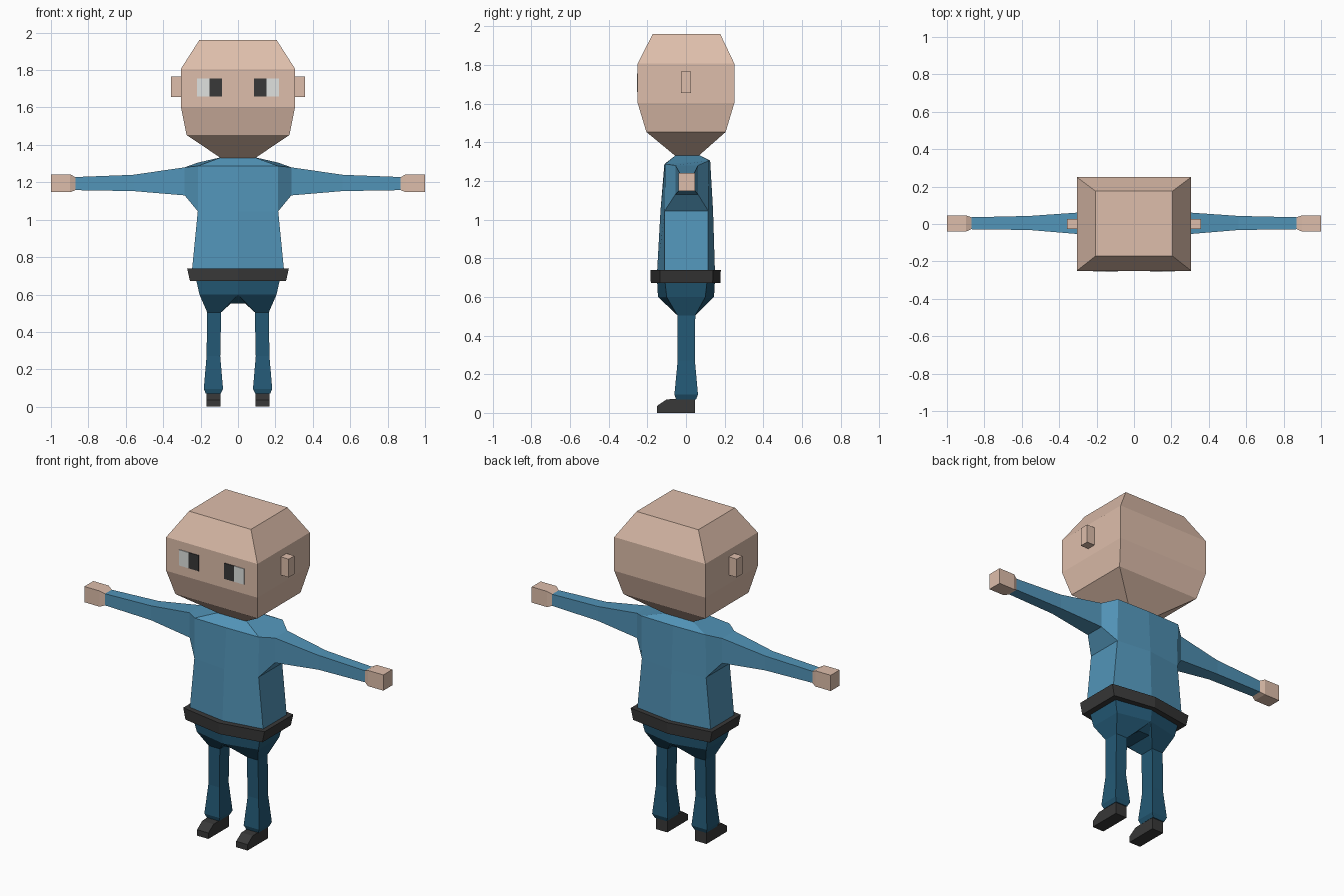
import bpy, bmesh

if "Cube" in bpy.data.objects:
    bpy.data.objects.remove(bpy.data.objects["Cube"])


def material(name, srgb):
    lin = [c / 12.92 if c <= 0.04045 else ((c + 0.055) / 1.055) ** 2.4 for c in srgb]
    m = bpy.data.materials.new(name)
    m.diffuse_color = (*lin, 1)
    m.use_nodes = True
    m.node_tree.nodes["Principled BSDF"].inputs["Base Color"].default_value = m.diffuse_color
    return m


SKIN = material("skin", (0.87, 0.745, 0.67))
SHIRT = material("shirt_blue", (0.32, 0.58, 0.72))
PANTS = material("trouser_blue", (0.14, 0.35, 0.46))
DARK = material("charcoal", (0.22, 0.22, 0.22))
WHITE = material("eye_white", (0.88, 0.89, 0.88))


def finish(name, bm, mat, mirror=False):
    bmesh.ops.remove_doubles(bm, verts=bm.verts, dist=1e-5)
    bmesh.ops.recalc_face_normals(bm, faces=bm.faces)
    me = bpy.data.meshes.new(name)
    bm.to_mesh(me)
    bm.free()
    me.materials.append(mat)
    ob = bpy.data.objects.new(name, me)
    bpy.context.collection.objects.link(ob)
    if mirror:
        mod = ob.modifiers.new("mirror", 'MIRROR')
        mod.use_axis[0] = True
        mod.use_mirror_merge = True
    return ob


def loft(name, rings, mat, mirror=False, cap_start=True, cap_end=True):
    """Skin a list of equal-length point rings."""
    bm = bmesh.new()
    loops = [[bm.verts.new(p) for p in r] for r in rings]
    n = len(rings[0])
    for a, b in zip(loops, loops[1:]):
        for i in range(n):
            j = (i + 1) % n
            bm.faces.new((a[i], a[j], b[j], b[i]))
    if cap_start:
        bm.faces.new(loops[0])
    if cap_end:
        bm.faces.new(loops[-1])
    return finish(name, bm, mat, mirror)


def rect_z(z, x0, x1, y0, y1):
    return [(x0, y0, z), (x1, y0, z), (x1, y1, z), (x0, y1, z)]


def rect_x(x, y0, y1, z0, z1):
    return [(x, y0, z0), (x, y1, z0), (x, y1, z1), (x, y0, z1)]


def hexa(z, x, y0, y1, ridge0, ridge1, z_back=None):
    """Six-point body section with a ridge at the front and back centre."""
    zb = z if z_back is None else z_back
    return [(-x, y0, z), (0, ridge0, z), (x, y0, z),
            (x, y1, zb), (0, ridge1, zb), (-x, y1, zb)]


# Head, tapering to the neck
loft("head", [rect_z(z, -x, x, y0, y1) for z, x, y0, y1 in (
    (1.325, 0.085, -0.05, 0.06), (1.453, 0.275, -0.205, 0.205),
    (1.603, 0.305, -0.25, 0.25), (1.807, 0.305, -0.25, 0.25),
    (1.96, 0.207, -0.172, 0.177))], SKIN)

# Ears and eye plates
loft("ears", [rect_x(0.29, -0.027, 0.027, 1.655, 1.765),
              rect_x(0.358, -0.027, 0.027, 1.655, 1.765)], SKIN, True)
for name, x0, x1, mat in (("pupils", 0.085, 0.152, DARK), ("eye_whites", 0.152, 0.218, WHITE)):
    loft(name, [rect_z(1.66, x0, x1, -0.254, -0.248),
                rect_z(1.755, x0, x1, -0.254, -0.248)], mat, True)

# Torso
loft("torso", [hexa(0.72, 0.247, -0.11, 0.115, -0.15, 0.15),
               hexa(1.045, 0.215, -0.11, 0.115, -0.132, 0.14),
               hexa(1.287, 0.215, -0.108, 0.12, -0.112, 0.125, 1.305),
               hexa(1.335, 0.085, -0.05, 0.065, -0.05, 0.065)], SHIRT)

# Sleeves, starting at the armhole
loft("sleeves", [[(0.215, -0.11, 1.045), (0.215, 0.115, 1.045),
                  (0.215, 0.12, 1.305), (0.215, -0.108, 1.287)],
                 rect_x(0.285, -0.055, 0.062, 1.13, 1.28),
                 rect_x(0.56, -0.032, 0.043, 1.153, 1.24),
                 rect_x(0.872, -0.028, 0.036, 1.158, 1.228)], SHIRT, True, cap_start=False)

# Hands
loft("hands", [rect_x(0.87, -0.028, 0.036, 1.158, 1.228),
               rect_x(0.897, -0.04, 0.046, 1.147, 1.242),
               rect_x(1.0, -0.04, 0.046, 1.147, 1.242)], SKIN, True)

# Belt
loft("belt", [hexa(0.672, 0.257, -0.135, 0.138, -0.182, 0.178),
              hexa(0.74, 0.272, -0.135, 0.14, -0.185, 0.18)], DARK)

# Hips: half a hexagon splitting into a leg opening, mirrored
bm = bmesh.new()


def pair(x, y0, y1, z):
    return bm.verts.new((x, y0, z)), bm.verts.new((x, y1, z))


top_c, top_s = pair(0, -0.15, 0.15, 0.69), pair(0.226, -0.11, 0.11, 0.69)
mid_c, mid_s = pair(0, -0.145, 0.145, 0.6), pair(0.206, -0.1, 0.1, 0.6)
low_c, crotch = pair(0, -0.085, 0.085, 0.553), pair(0.037, -0.085, 0.085, 0.553)
leg_in, leg_out = pair(0.09, -0.045, 0.048, 0.505), pair(0.165, -0.045, 0.048, 0.505)
for s in (0, 1):
    bm.faces.new((top_c[s], top_s[s], mid_s[s], mid_c[s]))
    bm.faces.new((mid_c[s], mid_s[s], leg_out[s], leg_in[s]))
    bm.faces.new((mid_c[s], leg_in[s], crotch[s]))
    bm.faces.new((mid_c[s], crotch[s], low_c[s]))
for a, b in ((top_s, mid_s), (mid_s, leg_out), (leg_in, crotch), (crotch, low_c), (top_c, top_s)):
    bm.faces.new((a[0], a[1], b[1], b[0]))
finish("hips", bm, PANTS, True)

# Trouser legs with a flared hem
loft("trouser_legs", [rect_z(z, *r) for z, *r in (
    (0.505, 0.09, 0.165, -0.045, 0.048), (0.27, 0.095, 0.168, -0.043, 0.046),
    (0.095, 0.08, 0.183, -0.06, 0.062), (0.07, 0.092, 0.172, -0.052, 0.052))],
    PANTS, True, cap_start=False)

# Shoes: side profile extruded across the foot
profile = [(-0.15, 0), (0.046, 0), (0.046, 0.075), (-0.1, 0.07), (-0.15, 0.036)]
loft("shoes", [[(x, y, z) for y, z in profile] for x in (0.093, 0.169)], DARK, True)
